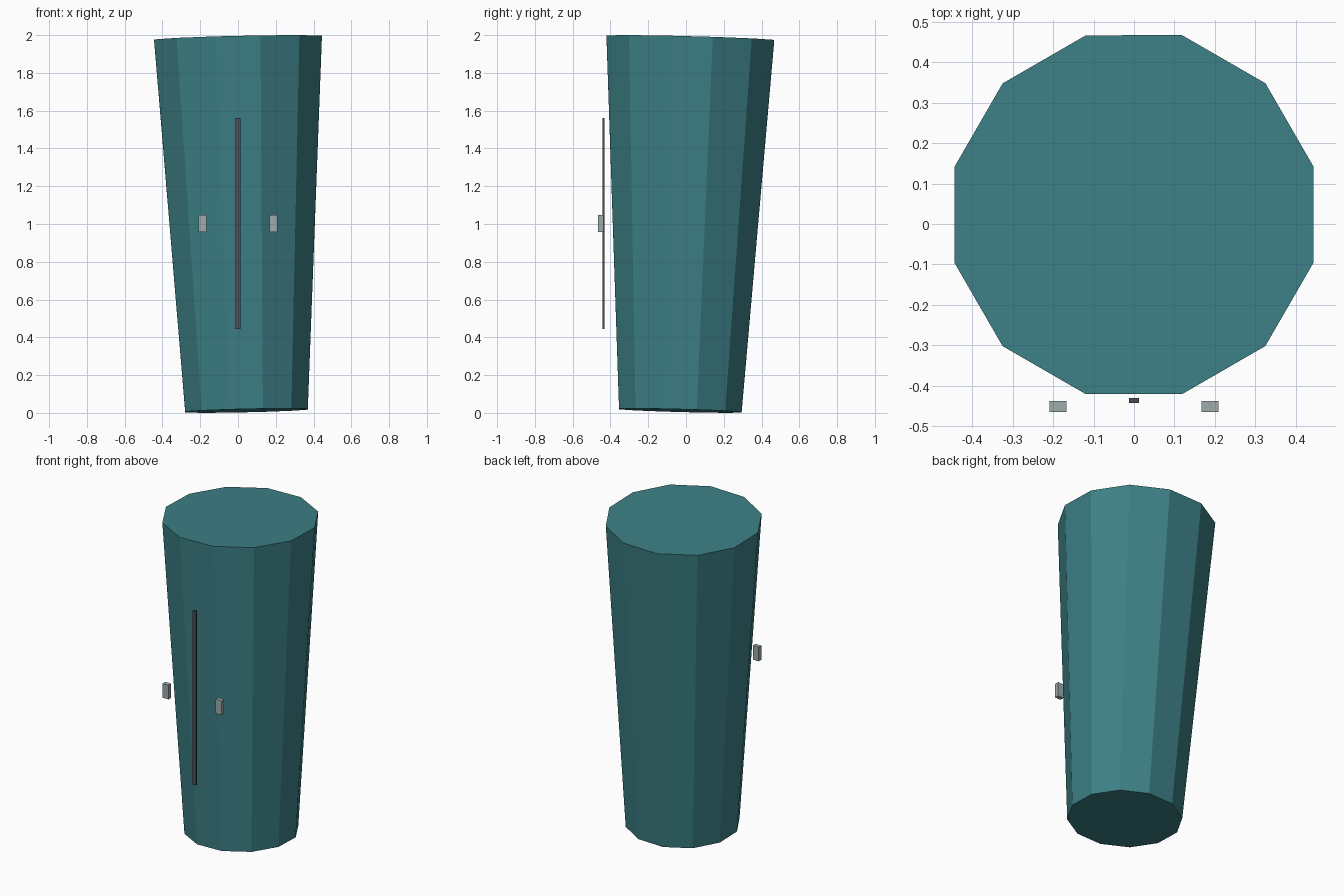
import bpy, bmesh, math
from mathutils import Vector, Matrix

if "Cube" in bpy.data.objects:
    bpy.data.objects.remove(bpy.data.objects["Cube"])


def material(name, rgb):
    m = bpy.data.materials.new(name)
    m.diffuse_color = (*rgb, 1)
    m.use_nodes = True
    m.node_tree.nodes["Principled BSDF"].inputs["Base Color"].default_value = m.diffuse_color
    return m


teal = material("teal", (0.045, 0.215, 0.235))
dark_grey = material("dark grey", (0.072, 0.074, 0.080))
light_grey = material("light grey", (0.34, 0.41, 0.41))


def add_object(name, bm, mat):
    me = bpy.data.meshes.new(name)
    bm.to_mesh(me)
    bm.free()
    me.materials.append(mat)
    ob = bpy.data.objects.new(name, me)
    bpy.context.collection.objects.link(ob)
    return ob


def box(name, lo, hi, mat):
    lo, hi = Vector(lo), Vector(hi)
    bm = bmesh.new()
    bmesh.ops.create_cube(bm, size=1, matrix=Matrix.Translation((lo + hi) / 2)
                          @ Matrix.Diagonal((*(hi - lo), 1)))
    return add_object(name, bm, mat)


# Tapered twelve-sided body, leaning slightly to the left and back
bottom = Vector((0.045, -0.030, 0.012))
top = Vector((0.0, 0.023, 1.984))
axis = top - bottom
tilt = Vector((0, 0, 1)).rotation_difference(axis).to_matrix().to_4x4()
bm = bmesh.new()
bmesh.ops.create_cone(
    bm, cap_ends=True, segments=12, radius1=0.336, radius2=0.460, depth=axis.length,
    matrix=Matrix.Translation((top + bottom) / 2) @ tilt @ Matrix.Rotation(math.radians(15), 4, 'Z'))
add_object("tapered_body", bm, teal)

# Thin vertical strip in front of the body
box("door_gap", (-0.0125, -0.443, 0.445), (0.0125, -0.431, 1.56), dark_grey)

# Pair of small handles
for side, x in (("left", -0.188), ("right", 0.188)):
    box(side + "_handle", (x - 0.021, -0.465, 0.957), (x + 0.021, -0.438, 1.048), light_grey)
